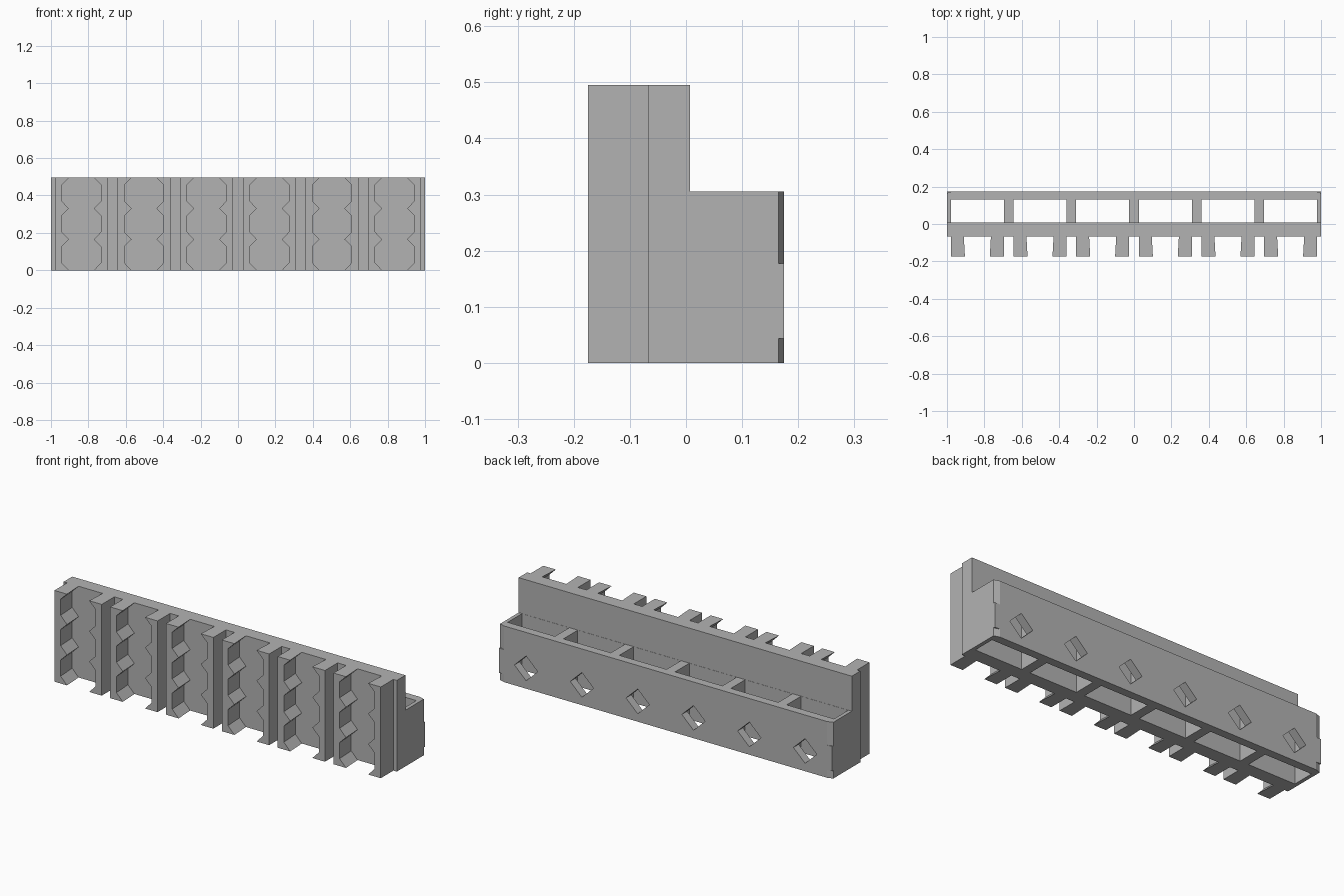
import bpy, bmesh

cube = bpy.data.objects.get("Cube")
if cube:
    bpy.data.objects.remove(cube, do_unlink=True)

grey = bpy.data.materials.new("plain grey")
grey.use_nodes = True
grey.diffuse_color = (0.45, 0.45, 0.45, 1)
grey.node_tree.nodes["Principled BSDF"].inputs["Base Color"].default_value = grey.diffuse_color

CENTRES = [-0.8375 + 0.335 * i for i in range(6)]
HALF = 0.142             # half width of each bay
WALL_FRONT, WALL_BACK, BACK = -0.067, 0.007, 0.175
HEIGHT, BOX_HEIGHT = 0.495, 0.305


def prism(bm, ring_a, ring_b):
    """Closed solid between two matching rings."""
    a = [bm.verts.new(p) for p in ring_a]
    b = [bm.verts.new(p) for p in ring_b]
    faces = [bm.faces.new(a), bm.faces.new(b[::-1])]
    for i in range(len(a)):
        j = (i + 1) % len(a)
        faces.append(bm.faces.new((a[j], a[i], b[i], b[j])))
    bmesh.ops.recalc_face_normals(bm, faces=faces)


def make_object(name, bm):
    mesh = bpy.data.meshes.new(name)
    bm.to_mesh(mesh)
    bm.free()
    mesh.materials.append(grey)
    ob = bpy.data.objects.new(name, mesh)
    bpy.context.collection.objects.link(ob)
    return ob


def cut(target, name, bm):
    """Subtract a helper solid and discard it."""
    cutter = make_object(name, bm)
    cutter.hide_render = True
    mod = target.modifiers.new(name, "BOOLEAN")
    mod.operation, mod.solver, mod.object = "DIFFERENCE", "EXACT", cutter
    bpy.context.view_layer.objects.active = target
    bpy.ops.object.modifier_apply(modifier=mod.name)
    bpy.data.objects.remove(cutter, do_unlink=True)


# Tall front wall and lower rear box as one stepped profile
profile = [(WALL_FRONT, 0), (BACK, 0), (BACK, BOX_HEIGHT), (WALL_BACK, BOX_HEIGHT),
           (WALL_BACK, HEIGHT), (WALL_FRONT, HEIGHT)]
bm = bmesh.new()
prism(bm, [(-1, y, z) for y, z in profile], [(1, y, z) for y, z in profile])
body = make_object("body", bm)

# Open bays running vertically through the rear box
bm = bmesh.new()
for c in CENTRES:
    plan = [(c - HALF, 0.008), (c + HALF, 0.008), (c + HALF, 0.13), (c - HALF, 0.13)]
    prism(bm, [(x, y, -0.1) for x, y in plan], [(x, y, 0.4) for x, y in plan])
cut(body, "bay_cutter", bm)

# Diamond holes in the rear panel
bm = bmesh.new()
for c in CENTRES:
    diamond = [(c - 0.07, 0.11), (c, 0.043), (c + 0.07, 0.11), (c, 0.177)]
    prism(bm, [(x, 0.1, z) for x, z in diamond], [(x, 0.2, z) for x, z in diamond])
cut(body, "diamond_cutter", bm)

# Shallow chamfers above and below the rear corner tabs
bm = bmesh.new()
for side in (-1, 1):
    for low, high in ((-0.1, 0.043), (0.177, 0.4)):
        plan = [(side * 1.03, 0.155), (side * 0.94, 0.185), (side * 1.03, 0.185)]
        prism(bm, [(x, y, low) for x, y in plan], [(x, y, high) for x, y in plan])
cut(body, "corner_cutter", bm)

# Notched inner edge of a fin: three octagonal recesses stacked up
MODULE = HEIGHT / 3
edge = []
for k in range(3):
    z = k * MODULE
    edge += [(0.0665, z), (0.105, z + 0.04), (0.105, z + MODULE - 0.038)]
edge.append((0.0665, HEIGHT))


def fin_ring(c, side, y, extra):
    inner = [(c + side * (d + extra), y, z) for d, z in edge]
    return inner + [(c + side * HALF, y, HEIGHT), (c + side * HALF, y, 0)]


# Pairs of front fins, slightly thinner where they meet the wall
for i, c in enumerate(CENTRES):
    for side, label in ((-1, "right"), (1, "left")):
        bm = bmesh.new()
        prism(bm, fin_ring(c, side, -0.175, 0), fin_ring(c, side, WALL_FRONT, 0.006))
        make_object(f"{label}_fin_{i + 1}", bm)
